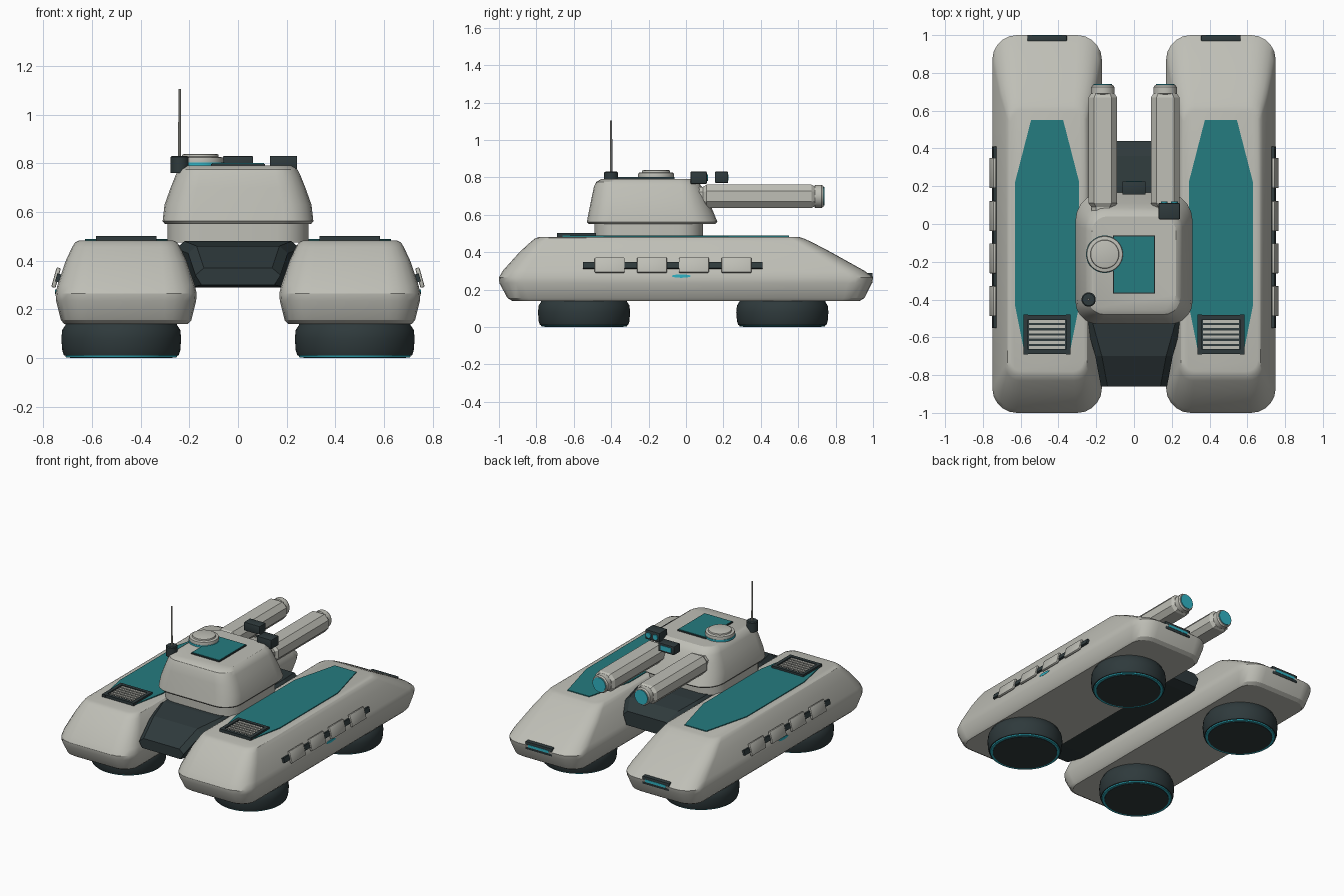
import bpy, bmesh, math
from mathutils import Matrix, Vector

if "Cube" in bpy.data.objects:
    bpy.data.objects.remove(bpy.data.objects["Cube"])


def material(name, rgb):
    m = bpy.data.materials.new(name)
    m.use_nodes = True
    m.diffuse_color = (*rgb, 1)
    m.node_tree.nodes["Principled BSDF"].inputs["Base Color"].default_value = (*rgb, 1)
    return m


GREY = material("warm_grey", (0.52, 0.52, 0.47))
DARK = material("charcoal", (0.028, 0.042, 0.045))
TEAL = material("teal_panel", (0.018, 0.2, 0.215))
CYAN = material("cyan_light", (0.03, 0.45, 0.55))


def finish(name, bm, mat, smooth=True):
    bmesh.ops.recalc_face_normals(bm, faces=bm.faces[:])
    me = bpy.data.meshes.new(name)
    bm.to_mesh(me)
    bm.free()
    me.materials.append(mat)
    ob = bpy.data.objects.new(name, me)
    bpy.context.collection.objects.link(ob)
    if smooth:
        bpy.ops.object.select_all(action='DESELECT')
        ob.select_set(True)
        bpy.context.view_layer.objects.active = ob
        bpy.ops.object.shade_smooth_by_angle(angle=math.radians(30))
    return ob


def loft(name, rings, mat, smooth=True):
    """Skin a list of equal-length point rings and cap both ends."""
    bm = bmesh.new()
    rows = [[bm.verts.new(p) for p in ring] for ring in rings]
    n = len(rows[0])
    for a, b in zip(rows, rows[1:]):
        for i in range(n):
            j = (i + 1) % n
            bm.faces.new((a[i], a[j], b[j], b[i]))
    bm.faces.new(rows[0])
    bm.faces.new(rows[-1])
    return finish(name, bm, mat, smooth)


def round_rect(cx, hw, y0, y1, r_back, r_front, z, seg=5):
    """Rounded rectangle outline at height z."""
    pts = []
    corners = ((1, y1, r_front, 0), (-1, y1, r_front, 90),
               (-1, y0, r_back, 180), (1, y0, r_back, 270))
    for sx, y, r, start in corners:
        sy = 1 if y == y1 else -1
        for k in range(seg + 1):
            a = math.radians(start + 90 * k / seg)
            pts.append((cx + sx * (hw - r) + r * math.cos(a),
                        y - sy * r + r * math.sin(a), z))
    return pts


def lathe(name, loc, profile, mat, axis='Z', n=40):
    """Turned part from (radius, height) pairs, along z or y."""
    rings = []
    for r, h in profile:
        ring = []
        for k in range(n):
            a = math.tau * (k + 0.5) / n
            u, v = r * math.cos(a), r * math.sin(a)
            ring.append(Vector(loc) + Vector((u, v, h) if axis == 'Z' else (u, h, v)))
        rings.append(ring)
    return loft(name, rings, mat)


def box(name, loc, size, mat, bevel=0.0, tilt=0.0):
    bm = bmesh.new()
    bmesh.ops.create_cube(bm, size=1, matrix=Matrix.Diagonal((*size, 1)))
    if bevel:
        bmesh.ops.bevel(bm, geom=bm.edges[:], offset=bevel, segments=2,
                        profile=0.5, affect='EDGES')
    bm.transform(Matrix.Translation(loc) @ Matrix.Rotation(tilt, 4, 'Y'))
    return finish(name, bm, mat, bevel > 0)


# Hull layers: height, half width, back y, front y, corner radius
HULL = [(0.14, 0.255, -0.93, 0.93, 0.10), (0.155, 0.268, -0.955, 0.955, 0.11),
        (0.235, 0.288, -0.998, 0.995, 0.13), (0.265, 0.29, -1.0, 1.0, 0.13),
        (0.30, 0.282, -0.98, 0.955, 0.125), (0.40, 0.248, -0.89, 0.775, 0.10),
        (0.455, 0.222, -0.83, 0.67, 0.08), (0.475, 0.21, -0.805, 0.625, 0.07),
        (0.482, 0.195, -0.78, 0.60, 0.06)]
# Deck panel outline: y, half width
PANEL = [(0.55, 0.085), (0.22, 0.17), (-0.43, 0.17), (-0.68, 0.12)]

for s, side in ((1, "left"), (-1, "right")):
    cx = 0.46 * s
    loft(side + "_hull", [round_rect(cx, hw, y0, y1, r, r, z)
                          for z, hw, y0, y1, r in HULL], GREY)

    # Painted deck panel
    outline = [(cx + w, y) for y, w in PANEL] + [(cx - w, y) for y, w in reversed(PANEL)]
    loft(side + "_deck_panel", [[(x, y, z) for x, y in outline] for z in (0.481, 0.488)],
         TEAL, False)

    # Engine vent with frame and slats
    box(side + "_vent_bed", (cx, -0.585, 0.487), (0.23, 0.19, 0.008), DARK)
    for k in (-1, 1):
        box(side + "_vent_frame_side", (cx + k * 0.112, -0.585, 0.492), (0.024, 0.21, 0.02), DARK)
        box(side + "_vent_frame_end", (cx, -0.585 + k * 0.092, 0.492), (0.24, 0.024, 0.02), DARK)
    for k in range(6):
        box(side + "_vent_slat", (cx, -0.655 + k * 0.028, 0.493), (0.19, 0.016, 0.008), GREY)
    box(side + "_vent_glow", (cx, -0.669, 0.494), (0.19, 0.006, 0.008), CYAN)

    # Front light in its dark housing
    box(side + "_lamp_housing", (cx, 0.975, 0.262), (0.21, 0.046, 0.055), DARK, 0.004)
    box(side + "_lamp", (cx, 0.998, 0.262), (0.16, 0.004, 0.018), CYAN)

    # Side armour tiles on a dark rail
    tilt = -s * 0.27
    box(side + "_armour_rail", (s * 0.737, -0.07, 0.328), (0.022, 0.96, 0.034), DARK, 0, tilt)
    for y in (-0.408, -0.182, 0.042, 0.27):
        box(side + "_armour_tile", (s * 0.748, y, 0.33), (0.018, 0.16, 0.084), GREY, 0.006, tilt)
    lathe(side + "_side_light", (0, 0, 0), [(0.05, -0.004), (0.05, 0.004)], CYAN).matrix_world = (
        Matrix.Translation((s * 0.748, -0.025, 0.272))
        @ Matrix.Rotation(math.pi / 2, 4, 'Y') @ Matrix.Diagonal((0.18, 1, 1, 1)))

    # Hover pads with glowing rims
    for y, place in ((-0.545, "rear"), (0.515, "front")):
        at = (s * 0.48, y, 0)
        lathe(f"{side}_{place}_pad", at, [(0.215, 0.006), (0.236, 0.01), (0.243, 0.03),
              (0.247, 0.08), (0.243, 0.115), (0.23, 0.135), (0.23, 0.16)], DARK, n=48)
        lathe(f"{side}_{place}_pad_ring", at, [(0.232, 0.012), (0.228, 0.002), (0.212, 0.002),
              (0.21, 0.012)], CYAN, n=48)
        lathe(f"{side}_{place}_pad_plate", at, [(0.212, 0.012), (0.211, 0.0)], DARK, n=48)

# Dark centre body: y, top half width, bottom half width, bottom z, top z
BODY = [(-0.86, 0.14, 0.15, 0.30, 0.37), (-0.70, 0.17, 0.19, 0.29, 0.46),
        (-0.52, 0.22, 0.22, 0.29, 0.48), (0.20, 0.22, 0.22, 0.29, 0.48),
        (0.36, 0.19, 0.20, 0.29, 0.46), (0.44, 0.15, 0.16, 0.30, 0.40)]
loft("centre_body", [[(-b, y, z0), (b, y, z0), (t + 0.035, y, z1 - 0.03), (t, y, z1),
                      (-t, y, z1), (-t - 0.035, y, z1 - 0.03)]
                     for y, t, b, z0, z1 in BODY], DARK, False)

# Turret: ring, then shaped body
loft("turret_ring", [round_rect(0, 0.29, -0.49, 0.09, 0.13, 0.13, z) for z in (0.475, 0.56)], GREY)
TURRET = [(0.55, 0.30, -0.52, 0.155, 0.12, 0.14), (0.562, 0.31, -0.53, 0.168, 0.12, 0.15),
          (0.63, 0.302, -0.517, 0.14, 0.12, 0.15), (0.70, 0.277, -0.503, 0.11, 0.11, 0.13),
          (0.75, 0.257, -0.492, 0.085, 0.10, 0.11), (0.775, 0.244, -0.48, 0.065, 0.09, 0.10),
          (0.79, 0.222, -0.455, 0.04, 0.08, 0.08)]
loft("turret", [round_rect(0, hw, y0, y1, rb, rf, z)
                for z, hw, y0, y1, rb, rf in TURRET], GREY)

# Twin guns: octagonal housings with round lit muzzles
for s, side in ((1, "left"), (-1, "right")):
    gx, gz = 0.165 * s, 0.698
    rings = []
    for y, k in ((0.0, 0.8), (0.09, 0.8), (0.11, 1), (0.67, 1), (0.69, 0.82)):
        rings.append([(gx + u * 0.076 * k, y, gz + v * 0.063 * k) for u, v in
                      ((1, 0.45), (0.6, 1), (-0.6, 1), (-1, 0.45),
                       (-1, -0.45), (-0.6, -1), (0.6, -1), (1, -0.45))])
    loft(side + "_gun", rings, GREY, False)
    lathe(side + "_muzzle", (gx, 0, gz), [(0.048, 0.66), (0.052, 0.685), (0.062, 0.69),
          (0.062, 0.725), (0.055, 0.735)], GREY, 'Y', 24)
    lathe(side + "_muzzle_light", (gx, 0, gz), [(0.05, 0.734), (0.05, 0.74)], CYAN, 'Y', 24)

# Roof panel and round hatch
box("roof_panel_trim", (0, -0.215, 0.792), (0.222, 0.306, 0.012), DARK)
box("roof_panel", (0, -0.215, 0.797), (0.212, 0.296, 0.008), TEAL)
hatch = (-0.155, -0.16, 0)
lathe("hatch_glow", hatch, [(0.099, 0.788), (0.099, 0.803)], CYAN)
lathe("hatch", hatch, [(0.094, 0.79), (0.097, 0.81), (0.094, 0.824), (0.076, 0.827),
                       (0.074, 0.836), (0.068, 0.838)], GREY)

# Antenna
lathe("antenna_base", (-0.24, -0.40, 0), [(0.038, 0.76), (0.038, 0.825), (0.032, 0.83)], DARK, n=16)
lathe("antenna", (-0.24, -0.40, 0), [(0.007, 0.82), (0.005, 1.105)], GREY, n=10)

# Sensor boxes with lit lenses
box("twin_sensor", (0.187, 0.068, 0.798), (0.112, 0.086, 0.066), DARK, 0.004)
for k in (-1, 1):
    lathe("twin_sensor_lens", (0.187 + k * 0.027, 0, 0.798), [(0.018, 0.105), (0.018, 0.118)],
          CYAN, 'Y', 16)
box("periscope", (0, 0.19, 0.8), (0.124, 0.07, 0.06), DARK, 0.004)
box("periscope_lens", (0, 0.226, 0.8), (0.085, 0.004, 0.032), CYAN)
